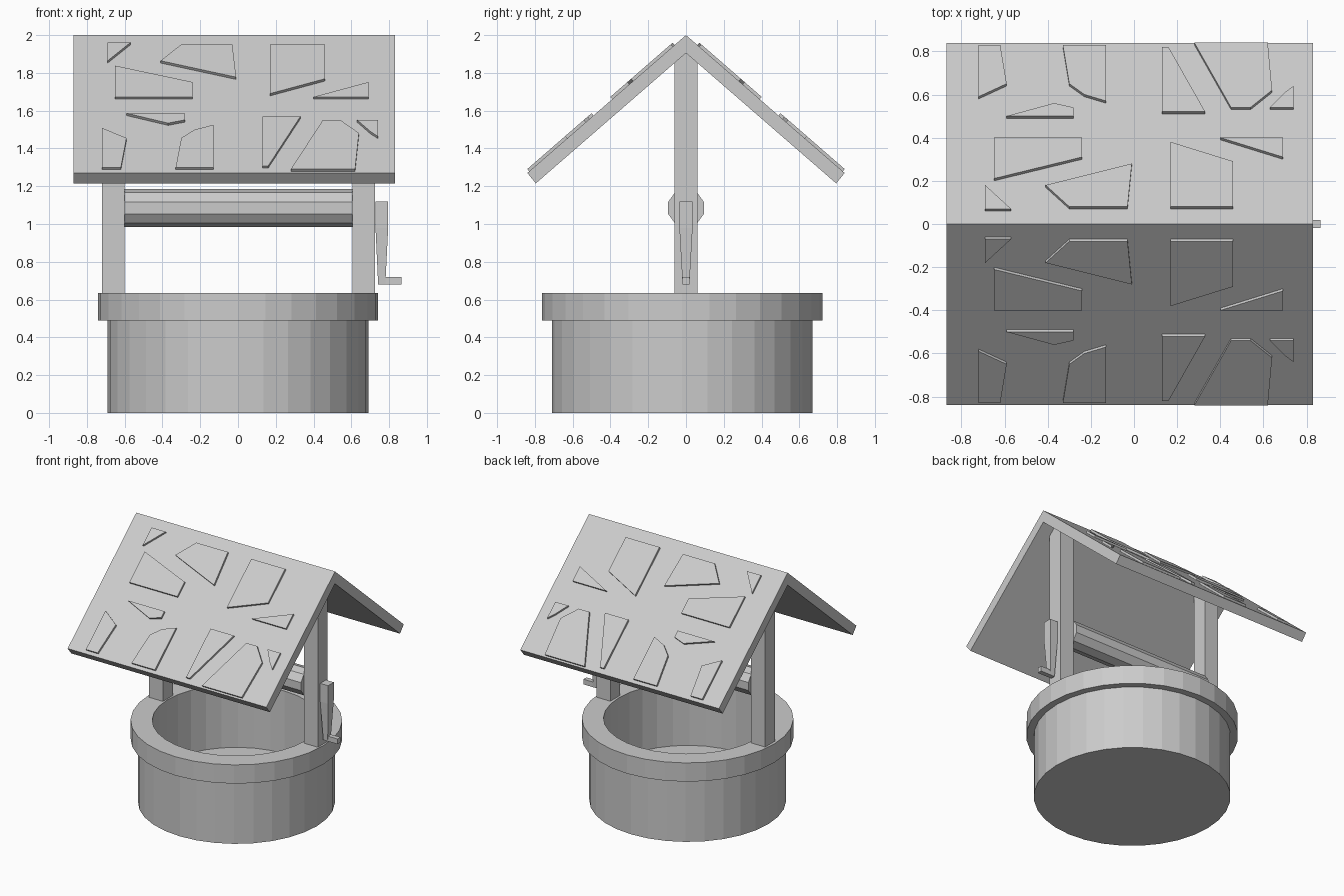
import bpy
import bmesh
import math
from mathutils import Vector, Matrix

default_cube = bpy.data.objects.get("Cube")
if default_cube:
    bpy.data.objects.remove(default_cube, do_unlink=True)

# One plain stone grey for everything
stone = bpy.data.materials.new("stone_grey")
stone.use_nodes = True
grey = (0.6, 0.6, 0.6, 1)
stone.diffuse_color = grey
stone.node_tree.nodes["Principled BSDF"].inputs["Base Color"].default_value = grey


def finish(name, bm):
    """Turn a bmesh into a named object with outward normals."""
    bmesh.ops.recalc_face_normals(bm, faces=bm.faces)
    mesh = bpy.data.meshes.new(name)
    bm.to_mesh(mesh)
    bm.free()
    mesh.materials.append(stone)
    obj = bpy.data.objects.new(name, mesh)
    bpy.context.collection.objects.link(obj)
    return obj


def prism(bm, outline, offset):
    """Extrude a closed outline of 3D points along an offset vector."""
    face = bm.faces.new([bm.verts.new(p) for p in outline])
    result = bmesh.ops.extrude_face_region(bm, geom=[face], use_keep_orig=True)
    moved = [v for v in result["geom"] if isinstance(v, bmesh.types.BMVert)]
    bmesh.ops.translate(bm, verts=moved, vec=offset)


def prism_along_x(name, outline, left, right):
    """Build a prism from a (y, z) outline between two x positions."""
    bm = bmesh.new()
    prism(bm, [(left, y, z) for y, z in outline], Vector((right - left, 0, 0)))
    return finish(name, bm)


def lathe(name, profile, closed, centre_y):
    """Spin an (r, z) profile into a faceted round part."""
    bm = bmesh.new()
    verts = [bm.verts.new((r, 0, z)) for r, z in profile]
    pairs = list(zip(verts, verts[1:]))
    if closed:
        pairs.append((verts[-1], verts[0]))
    edges = [bm.edges.new(pair) for pair in pairs]
    bmesh.ops.spin(bm, geom=verts + edges, cent=(0, 0, 0), axis=(0, 0, 1),
                   angle=math.tau, steps=32, use_merge=True)
    bmesh.ops.remove_doubles(bm, verts=bm.verts, dist=0.0001)
    bmesh.ops.translate(bm, verts=bm.verts, vec=(0, centre_y, 0))
    return finish(name, bm)


# Round well with a floor inside, and the wider rim on top
well_y = -0.02
inner, outer, lip = 0.59, 0.69, 0.742
floor_z, rim_z, top_z = 0.15, 0.49, 0.635
lathe("well_wall", [(0, 0), (outer, 0), (outer, rim_z), (inner, rim_z),
                    (inner, floor_z), (0, floor_z)], False, well_y)
lathe("well_rim", [(inner, rim_z), (lip, rim_z), (lip, top_z), (inner, top_z)],
      True, well_y)

# Gabled roof
ridge_z, under_z = 2.0, 1.905
eave_y, eave_z = 0.84, 1.27
gable = [(0, ridge_z), (eave_y, eave_z), (0.795, 1.215), (0, under_z),
         (-0.795, 1.215), (-eave_y, eave_z)]
prism_along_x("roof", gable, -0.87, 0.83)

# Posts, cut to the roof slope at the top
slope = (ridge_z - eave_z) / eave_y
half = 0.06
shoulder = under_z - half * slope
post = [(-half, top_z), (half, top_z), (half, shoulder), (0, under_z),
        (-half, shoulder)]
prism_along_x("right_post", post, -0.72, -0.6)
prism_along_x("left_post", post, 0.605, 0.725)

# Ten-sided rope roller
roller = []
for i in range(10):
    angle = math.tau * i / 10
    roller.append((0.1 * math.sin(angle), 1.085 + 0.1 * math.cos(angle)))
prism_along_x("roller", roller, -0.6, 0.605)

# Crank: tapering arm and a square grip
bm = bmesh.new()
sections = [(1.12, 0.728, 0.795, 0.035), (0.98, 0.728, 0.795, 0.035),
            (0.68, 0.742, 0.78, 0.018)]
rings = [[bm.verts.new(p) for p in ((a, -w, z), (b, -w, z), (b, w, z), (a, w, z))]
         for z, a, b, w in sections]
for upper, lower in zip(rings, rings[1:]):
    for i in range(4):
        j = (i + 1) % 4
        bm.faces.new((upper[i], upper[j], lower[j], lower[i]))
bm.faces.new(rings[0])
bm.faces.new(rings[-1])
finish("crank_arm", bm)

bm = bmesh.new()
bmesh.ops.create_cube(bm, size=1, matrix=Matrix.LocRotScale(
    Vector((0.82, 0, 0.7)), None, Vector((0.09, 0.036, 0.04))))
finish("crank_grip", bm)

# Loose roof tiles, as (x, distance from ridge) outlines seen from above
tiles = [
    [(-.72, .82), (-.62, .82), (-.59, .64), (-.72, .58)],
    [(-.33, .82), (-.13, .82), (-.13, .56), (-.23, .59), (-.3, .64)],
    [(.13, .81), (.16, .81), (.33, .51), (.13, .51)],
    [(.28, .83), (.62, .83), (.64, .61), (.54, .53), (.45, .53)],
    [(.63, .53), (.74, .53), (.74, .63), (.7, .6)],
    [(-.59, .49), (-.37, .55), (-.28, .53), (-.28, .49)],
    [(-.65, .39), (-.24, .39), (-.24, .3), (-.65, .2)],
    [(-.69, .17), (-.57, .06), (-.69, .06)],
    [(-.41, .17), (-.01, .27), (-.03, .07), (-.3, .07)],
    [(.17, .37), (.46, .28), (.46, .07), (.17, .07)],
    [(.4, .39), (.69, .39), (.69, .3)],
]
thickness = 0.016
for side, label in ((-1, "front"), (1, "back")):
    normal = Vector((0, side * slope, 1)).normalized()
    bm = bmesh.new()
    for tile in tiles:
        outline = [(x, side * d, ridge_z - d * slope) for x, d in tile]
        prism(bm, outline, normal * thickness)
    finish(label + "_roof_tiles", bm)
